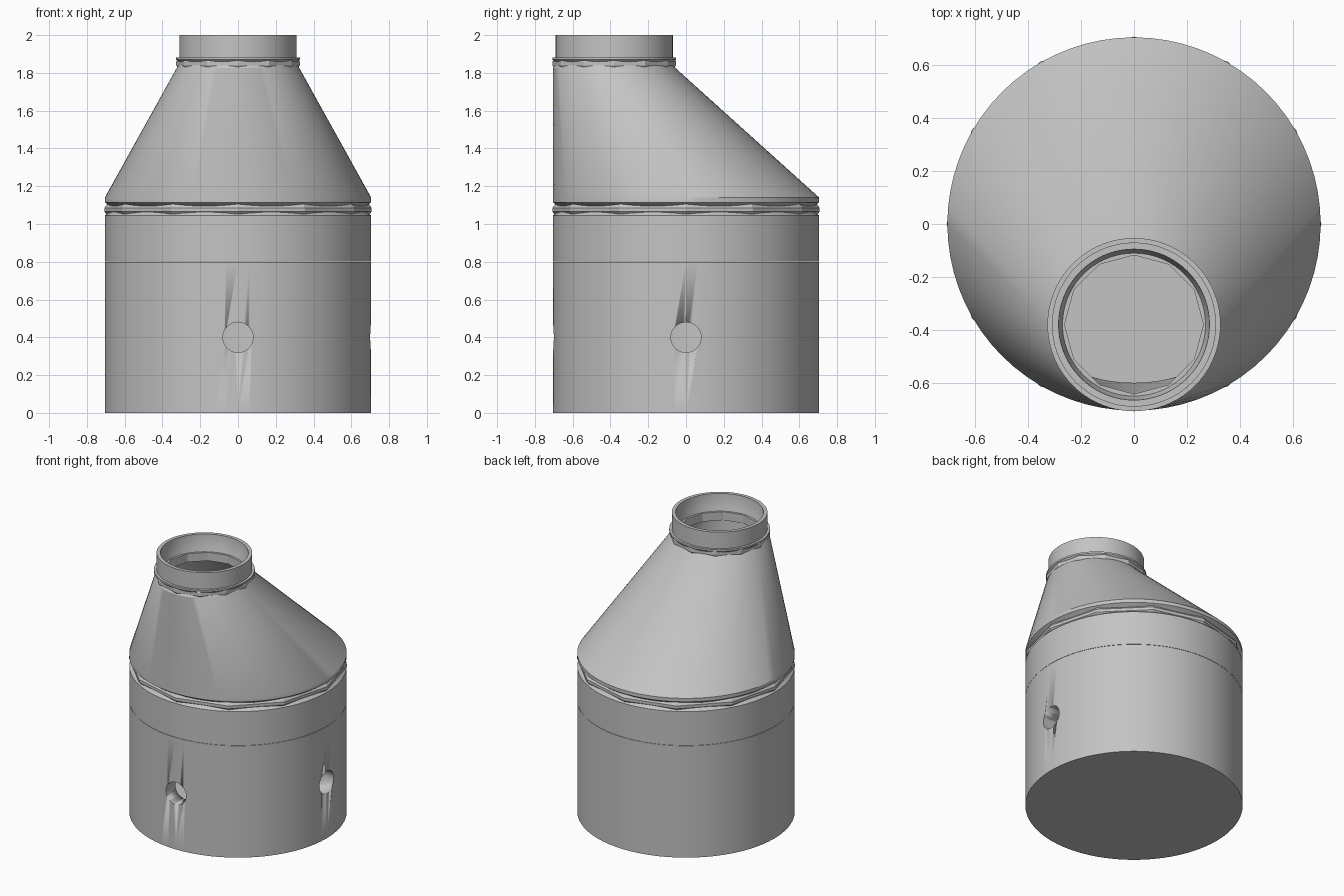
import bpy, bmesh, math
from mathutils import Matrix

if "Cube" in bpy.data.objects:
    bpy.data.objects.remove(bpy.data.objects["Cube"], do_unlink=True)

concrete = bpy.data.materials.new("concrete grey")
concrete.use_nodes = True
concrete.diffuse_color = (0.55, 0.55, 0.55, 1)
concrete.node_tree.nodes["Principled BSDF"].inputs["Base Color"].default_value = (0.55, 0.55, 0.55, 1)

NECK_Y = -0.38


def finish(name, bm, smooth=True):
    bmesh.ops.recalc_face_normals(bm, faces=bm.faces)
    mesh = bpy.data.meshes.new(name)
    bm.to_mesh(mesh)
    bm.free()
    mesh.materials.append(concrete)
    obj = bpy.data.objects.new(name, mesh)
    bpy.context.collection.objects.link(obj)
    if smooth:
        shade(obj)
    return obj


def shade(obj):
    bpy.ops.object.select_all(action="DESELECT")
    obj.select_set(True)
    bpy.context.view_layer.objects.active = obj
    bpy.ops.object.shade_smooth_by_angle(angle=math.radians(30))


def rings(name, profile, sides=72, closed=True, smooth=True):
    """Skin circles given as (centre y, z, radius); closed joins last to first."""
    bm = bmesh.new()
    loops = []
    for cy, z, r in profile:
        angles = [math.tau * i / sides for i in range(sides)]
        loops.append([bm.verts.new((r * math.sin(a), cy + r * math.cos(a), z)) for a in angles])
    pairs = list(zip(loops, loops[1:]))
    if closed:
        pairs.append((loops[-1], loops[0]))
    else:
        bm.faces.new(loops[0])
        bm.faces.new(loops[-1])
    for a, b in pairs:
        for i in range(sides):
            j = (i + 1) % sides
            bm.faces.new((a[i], a[j], b[j], b[i]))
    return finish(name, bm, smooth)


# Base: a cup with a floor and two pipe holes
base = rings("base_chamber", [(0, 0, 0.705), (0, 0.8, 0.705), (0, 0.8, 0.6), (0, 0.1, 0.6)], closed=False)
for name, axis, x, y in (("front_hole_cutter", "X", 0, -0.65), ("left_hole_cutter", "Y", 0.65, 0)):
    bm = bmesh.new()
    turn = Matrix.Translation((x, y, 0.4)) @ Matrix.Rotation(math.pi / 2, 4, axis)
    bmesh.ops.create_cone(bm, cap_ends=True, segments=32, radius1=0.08, radius2=0.08, depth=0.4, matrix=turn)
    cutter = finish(name, bm)
    cutter.hide_render = True
    cutter.hide_viewport = True
    cut = base.modifiers.new(name, "BOOLEAN")
    cut.operation = "DIFFERENCE"
    cut.solver = "EXACT"
    cut.object = cutter

# Shaft ring with a stepped upper edge for the seal
rings("shaft_ring", [(0, 0.802, 0.705), (0, 1.045, 0.705), (0, 1.06, 0.685), (0, 1.09, 0.665),
                     (0, 1.09, 0.6), (0, 0.802, 0.6)])

# Twelve-sided seals that peek out of the joints
rings("lower_seal", [(0, 1.04, 0.685), (0, 1.065, 0.708), (0, 1.085, 0.708), (0, 1.115, 0.685),
                     (0, 1.115, 0.62), (0, 1.04, 0.62)], sides=12, smooth=False)
rings("neck_seal", [(NECK_Y, 1.82, 0.315), (NECK_Y, 1.84, 0.327), (NECK_Y, 1.86, 0.327),
                    (NECK_Y, 1.88, 0.315), (NECK_Y, 1.88, 0.262), (NECK_Y, 1.82, 0.262)],
      sides=12, smooth=False)

# Eccentric cone, upright along the front
rings("eccentric_cone", [(0, 1.09, 0.67), (0, 1.115, 0.705), (0, 1.14, 0.705),
                         (NECK_Y, 1.825, 0.325), (NECK_Y, 1.845, 0.312),
                         (NECK_Y, 1.845, 0.27), (0, 1.14, 0.6), (0, 1.09, 0.6)])

# Neck with a small flange and a bevelled inner lip
rings("neck", [(NECK_Y, 1.855, 0.312), (NECK_Y, 1.87, 0.327), (NECK_Y, 1.882, 0.327),
               (NECK_Y, 1.882, 0.31), (NECK_Y, 2.0, 0.31), (NECK_Y, 2.0, 0.285),
               (NECK_Y, 1.9, 0.28), (NECK_Y, 1.88, 0.27), (NECK_Y, 1.855, 0.27)])
